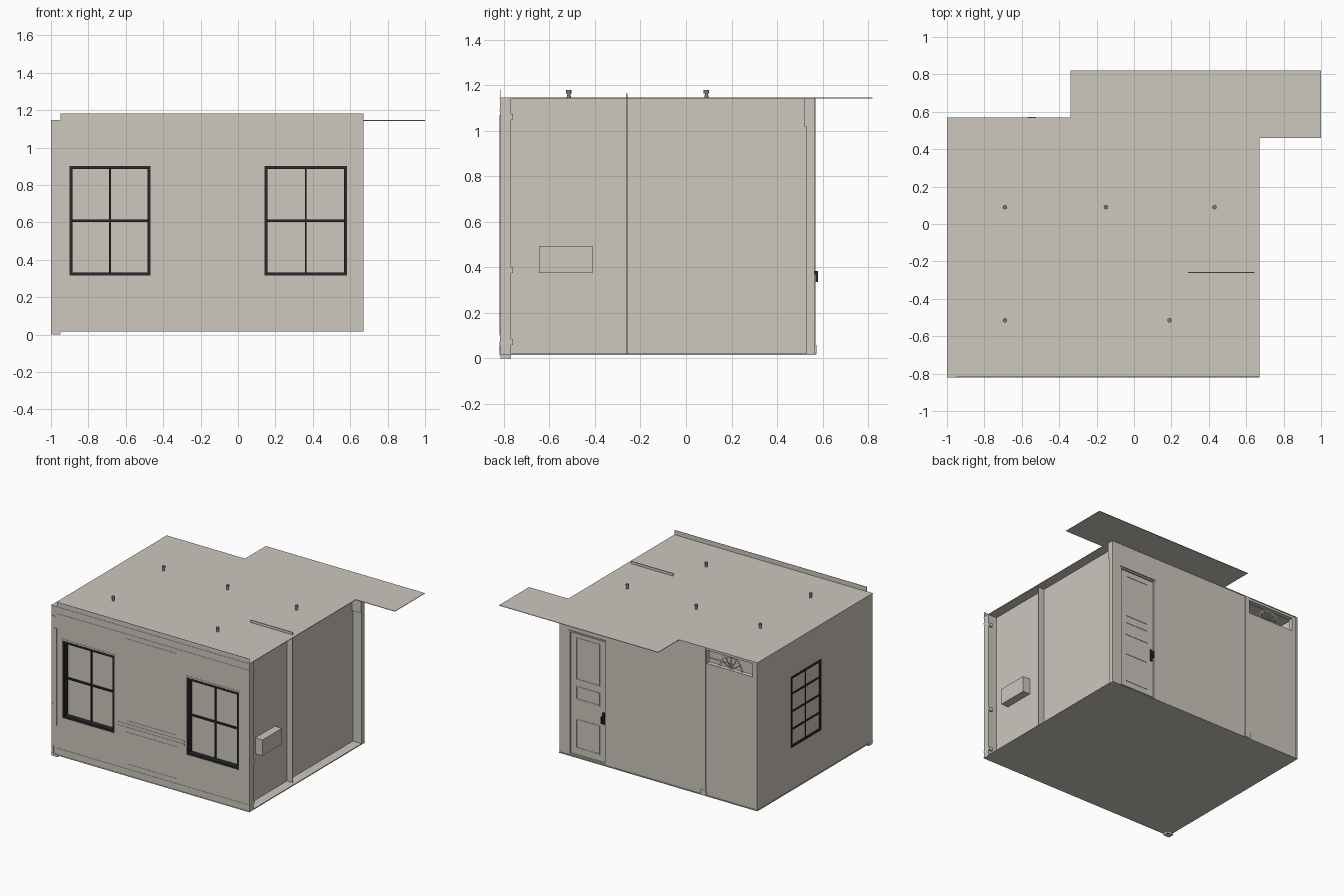
import bpy, bmesh, math
from mathutils import Matrix

if "Cube" in bpy.data.objects:
    bpy.data.objects.remove(bpy.data.objects["Cube"])

def material(name, rgb):
    m = bpy.data.materials.new(name)
    m.diffuse_color = (*rgb, 1)
    m.use_nodes = True
    m.node_tree.nodes["Principled BSDF"].inputs["Base Color"].default_value = m.diffuse_color
    return m

PLASTER = material("warm_grey_plaster", (0.61, 0.58, 0.52))
BLACK = material("window_black", (0.022, 0.022, 0.024))
METAL = material("fixture_grey", (0.2, 0.195, 0.18))

def finish(name, bm, mat):
    bmesh.ops.recalc_face_normals(bm, faces=bm.faces)
    me = bpy.data.meshes.new(name)
    bm.to_mesh(me)
    bm.free()
    me.materials.append(mat)
    ob = bpy.data.objects.new(name, me)
    bpy.context.collection.objects.link(ob)
    return ob

def boxes(name, specs, mat=PLASTER):
    """One object made of boxes (x0, x1, y0, y1, z0, z1)."""
    bm = bmesh.new()
    for x0, x1, y0, y1, z0, z1 in specs:
        mtx = Matrix.Translation(((x0+x1)/2, (y0+y1)/2, (z0+z1)/2)) @ \
            Matrix.Diagonal((abs(x1-x0), abs(y1-y0), abs(z1-z0), 1))
        bmesh.ops.create_cube(bm, size=1, matrix=mtx)
    return finish(name, bm, mat)

def slab(axis, a0, a1, u0, u1, z0, z1):
    """Box spec: a is depth along the axis, u runs along the wall."""
    return (u0, u1, a0, a1, z0, z1) if axis == 'y' else (a0, a1, u0, u1, z0, z1)

def ring(axis, a0, a1, u0, u1, z0, z1, w):
    """Four bars forming a rectangular frame."""
    return [slab(axis, a0, a1, u0, u0+w, z0, z1), slab(axis, a0, a1, u1-w, u1, z0, z1),
            slab(axis, a0, a1, u0+w, u1-w, z0, z0+w), slab(axis, a0, a1, u0+w, u1-w, z1-w, z1)]

def wall(name, axis, a0, a1, u0, u1, z0, z1, holes=()):
    """Wall with rectangular openings (u0, u1, z0, z1)."""
    us = sorted({u0, u1, *[v for h in holes for v in h[:2]]})
    zs = sorted({z0, z1, *[v for h in holes for v in h[2:]]})
    bm = bmesh.new()
    for ua, ub in zip(us, us[1:]):
        for za, zb in zip(zs, zs[1:]):
            u, z = (ua+ub)/2, (za+zb)/2
            if any(h[0] < u < h[1] and h[2] < z < h[3] for h in holes):
                continue
            pts = [(ua, za), (ub, za), (ub, zb), (ua, zb)]
            bm.faces.new([bm.verts.new((p, a0, q) if axis == 'y' else (a0, p, q)) for p, q in pts])
    bmesh.ops.remove_doubles(bm, verts=bm.verts, dist=1e-5)
    ext = bmesh.ops.extrude_face_region(bm, geom=bm.faces[:], use_keep_orig=True)
    d = a1 - a0
    bmesh.ops.translate(bm, vec=(0, d, 0) if axis == 'y' else (d, 0, 0),
                        verts=[v for v in ext['geom'] if isinstance(v, bmesh.types.BMVert)])
    return finish(name, bm, PLASTER)

def window(name, axis, face, inward, u0, u1, z0, z1, cols, rows, depth):
    """Dark frame, glazing bars and a plain pane set back from the face."""
    back = face + inward*depth
    bars = ring(axis, face, back, u0, u1, z0, z1, 0.016)
    bar0 = back - inward*min(0.012, depth*0.6)
    for i in range(1, cols):
        u = u0 + (u1-u0)*i/cols
        bars.append(slab(axis, bar0, back, u-0.005, u+0.005, z0, z1))
    for i in range(1, rows):
        z = z0 + (z1-z0)*i/rows
        bars.append(slab(axis, bar0, back, u0, u1, z-0.007, z+0.007))
    boxes(name + "_frame", bars, BLACK)
    boxes(name + "_pane", [slab(axis, back-inward*0.003, back+inward*0.003, u0, u1, z0, z1)])

# Floor and L-shaped ceiling
boxes("floor", [(-1, 0.67, -0.82, 0.57, 0.015, 0.022)])
bm = bmesh.new()
outline = [(-1, -.82), (.67, -.82), (.67, .46), (1, .46), (1, .82), (-.34, .82), (-.34, .57), (-1, .57)]
face = bm.faces.new([bm.verts.new((x, y, 1.142)) for x, y in outline])
ext = bmesh.ops.extrude_face_region(bm, geom=[face], use_keep_orig=True)
bmesh.ops.translate(bm, vec=(0, 0, 0.004), verts=[v for v in ext['geom'] if isinstance(v, bmesh.types.BMVert)])
finish("ceiling", bm, PLASTER)

# Front wall: thin tall facing sheet plus the wall body, with two windows
WIN = [(-0.902, -0.468), (0.142, 0.582)]
Z0, Z1 = 0.315, 0.9
holes = [(a, b, Z0, Z1) for a, b in WIN]
wall("front_facing", 'y', -0.818, -0.816, -0.95, 0.67, 0.02, 1.182, holes)
wall("front_wall", 'y', -0.816, -0.77, -0.95, 0.67, 0.02, 1.142, holes)
for side, (a, b) in zip(("left", "right"), WIN):
    window("front_window_" + side, 'y', -0.82, 1, a, b, Z0, Z1, 2, 2, 0.042)
    boxes("front_casing_" + side, ring('y', -0.82, -0.817, a-0.013, b+0.013, Z0-0.013, Z1+0.013, 0.012))

# Shallow mouldings on the front wall
trim = []
for z0, z1 in ((0.1, 0.35), (0.43, 1.06)):
    trim += ring('y', -0.82, -0.817, -0.37, 0.06, z0, z1, 0.008)
trim += [(-0.45, 0.12, -0.82, -0.817, z, z+0.012) for z in (0.375, 0.4)]
trim += [(-0.95, 0.67, -0.82, -0.817, z, z+0.01) for z in (0.06, 1.085)]
boxes("front_mouldings", trim)

# Front left corner post with its foot, rail ends and side plate
boxes("corner_post", [(-1, -0.95, -0.815, -0.77, 0, 1.142)])
boxes("corner_trim", [(-0.998, -0.965, -0.82, -0.815, 1.045, 1.07),
                      (-0.998, -0.98, -0.82, -0.815, 0.375, 0.4),
                      (-0.998, -0.98, -0.82, -0.815, 0.02, 0.075),
                      (-0.978, -0.956, -0.82, -0.815, 0.24, 0.98)])

# Left wall with its window
LW = (-0.2, 0.16, 0.34, 0.88)
wall("left_wall", 'x', -0.997, -0.985, -0.815, 0.57, 0.02, 1.142, [LW])
window("left_window", 'x', -1, 1, *LW, 2, 4, 0.012)

# Recessed right wall, cross partition and wall box
boxes("right_wall", [(0.585, 0.597, -0.77, 0.53, 0.02, 1.142)])
boxes("partition", [(0.29, 0.645, -0.263, -0.257, 0.02, 1.165)])
boxes("wall_box", [(0.595, 0.657, -0.645, -0.41, 0.375, 0.495)])
boxes("rail_ends", [(0.64, 0.67, -0.77, -0.76, z, z+0.025) for z in (0.06, 0.375, 1.05)])

# Back wall with a door opening and a transom opening
DOOR = (0.28, 0.595, 0.022, 0.97)
wall("back_wall", 'y', 0.53, 0.565, -0.985, 0.67, 0.02, 1.142, [DOOR, (-0.955, -0.57, 1.025, 1.125)])
boxes("back_header", [(-0.52, 0.67, 0.52, 0.531, 1.02, 1.142)])
boxes("back_pilaster", [(-0.565, -0.53, 0.56, 0.57, 0.02, 1.142), (-0.57, -0.525, 0.56, 0.573, 0.02, 0.06)])

# Door leaf, raised panel borders and handle
boxes("door", [(0.28, 0.595, 0.535, 0.55, 0.022, 0.97)])
border = ring('y', 0.55, 0.563, 0.28, 0.595, 0.022, 0.965, 0.01)
for z0, z1 in ((0.08, 0.3), (0.45, 0.55), (0.6, 0.92)):
    border += ring('y', 0.549, 0.553, 0.34, 0.54, z0, z1, 0.006)
boxes("door_panels", border)
boxes("door_handle", [(0.298, 0.318, 0.549, 0.556, 0.32, 0.41),
                      (0.302, 0.314, 0.555, 0.578, 0.37, 0.385),
                      (0.302, 0.314, 0.57, 0.58, 0.335, 0.385)], BLACK)

# Fanlight in the transom: half ring with spokes
bm = bmesh.new()
N, cx, cz = 14, -0.762, 1.025
for i in range(N):
    quad = []
    for k, r in ((i, 0.085), (i+1, 0.085), (i+1, 0.098), (i, 0.098)):
        t = math.pi*k/N
        quad.append(bm.verts.new((cx + r*math.cos(t), 0.545, cz + r*math.sin(t))))
    bm.faces.new(quad)
for k in range(1, 6):
    rot = Matrix.Translation((cx, 0.545, cz)) @ Matrix.Rotation(-math.pi*k/6, 4, 'Y')
    bmesh.ops.create_cube(bm, size=1, matrix=rot @ Matrix.Translation((0.045, 0, 0))
                          @ Matrix.Diagonal((0.085, 0.005, 0.005, 1)))
finish("fanlight", bm, PLASTER)

# Lamp mounts standing through the ceiling
for i, (x, y) in enumerate([(-.69, .09), (-.15, .09), (.43, .09), (-.69, -.515), (.19, -.515)]):
    bm = bmesh.new()
    for r1, r2, z0, z1 in ((0.011, 0.006, 1.14, 1.165), (0.012, 0.012, 1.165, 1.18)):
        bmesh.ops.create_cone(bm, cap_ends=True, segments=12, radius1=r1, radius2=r2, depth=z1-z0,
                              matrix=Matrix.Translation((x, y, (z0+z1)/2)))
    finish(f"lamp_mount_{i+1}", bm, METAL)
